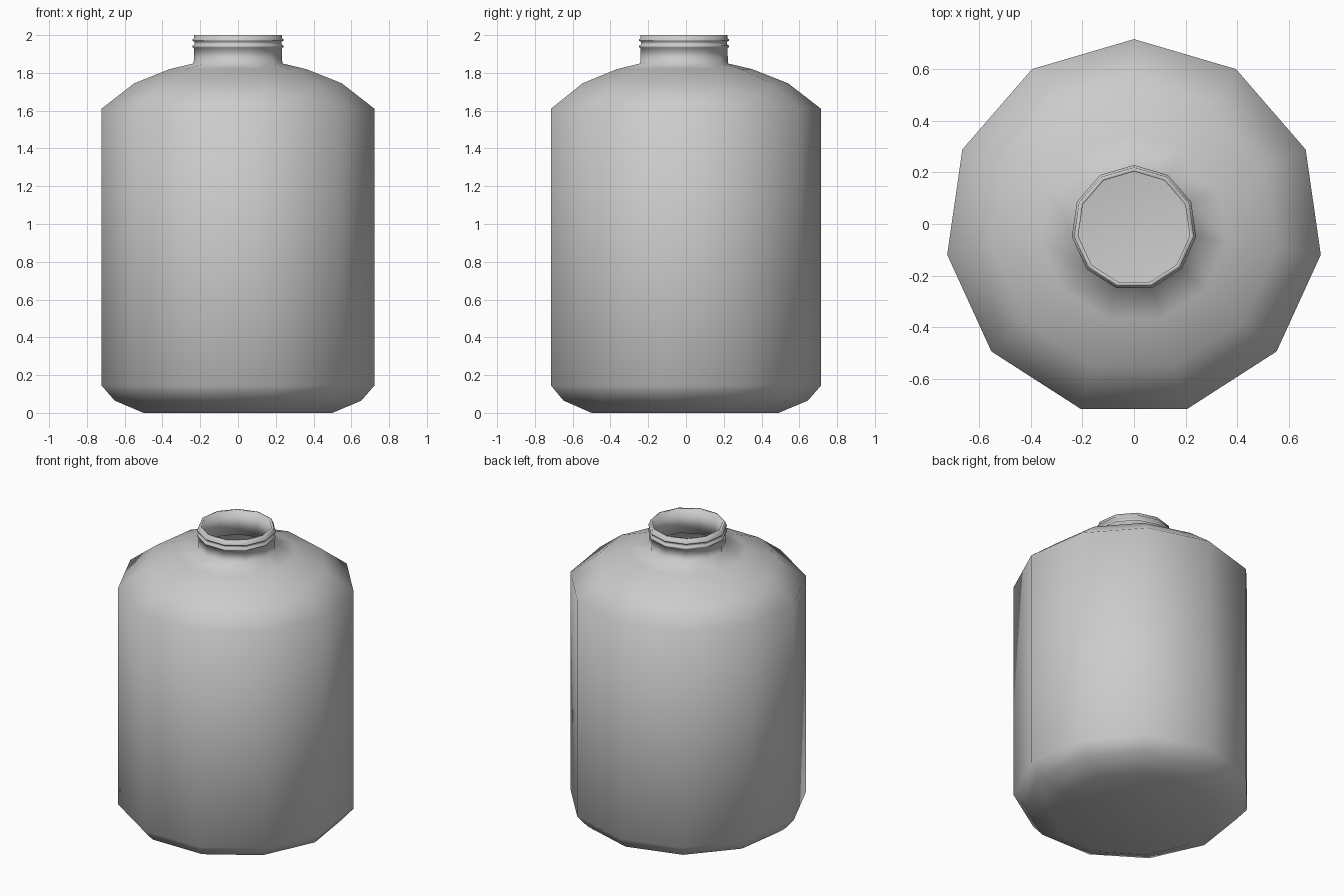
import bpy, bmesh, math

cube = bpy.data.objects.get("Cube")
if cube:
    bpy.data.objects.remove(cube, do_unlink=True)

SIDES = 11
CENTRE_Y = -0.015

plastic = bpy.data.materials.new("light_grey_plastic")
plastic.use_nodes = True
colour = (0.6, 0.6, 0.6, 1)
plastic.diffuse_color = colour
plastic.node_tree.nodes["Principled BSDF"].inputs["Base Color"].default_value = colour

# Outer wall: base, chamfer, straight side, shoulder, neck
outer = [(0.505, 0), (0.66, 0.065), (0.73, 0.145), (0.73, 1.61),
         (0.555, 1.745), (0.365, 1.82), (0.237, 1.85), (0.235, 1.932)]
# Two thread ridges and the rim
thread = [(0.243, 1.936), (0.243, 1.945), (0.233, 1.95), (0.233, 1.965),
          (0.243, 1.97), (0.243, 1.978), (0.235, 1.983), (0.234, 2.0)]
# Inside of the neck and hollow body
inner = [(0.218, 2.0), (0.218, 1.835), (0.36, 1.8), (0.545, 1.73),
         (0.71, 1.6), (0.71, 0.155), (0.65, 0.085), (0.5, 0.02)]


def lathe(name, profile):
    """Turn a profile from the outer base round to the inner floor."""
    bm = bmesh.new()
    rings = []
    for r, z in profile:
        ring = []
        for k in range(SIDES):
            a = math.pi / 2 + math.tau * k / SIDES
            ring.append(bm.verts.new((r * math.cos(a), r * math.sin(a) + CENTRE_Y, z)))
        rings.append(ring)
    for low, high in zip(rings, rings[1:]):
        for k in range(SIDES):
            n = (k + 1) % SIDES
            bm.faces.new((low[k], low[n], high[n], high[k]))
    bm.faces.new(rings[0][::-1])
    bm.faces.new(rings[-1])
    for face in bm.faces:
        face.smooth = True
    mesh = bpy.data.meshes.new(name)
    bm.to_mesh(mesh)
    bm.free()
    mesh.materials.append(plastic)
    obj = bpy.data.objects.new(name, mesh)
    bpy.context.collection.objects.link(obj)
    return obj


lathe("bottle", outer + thread + inner)
